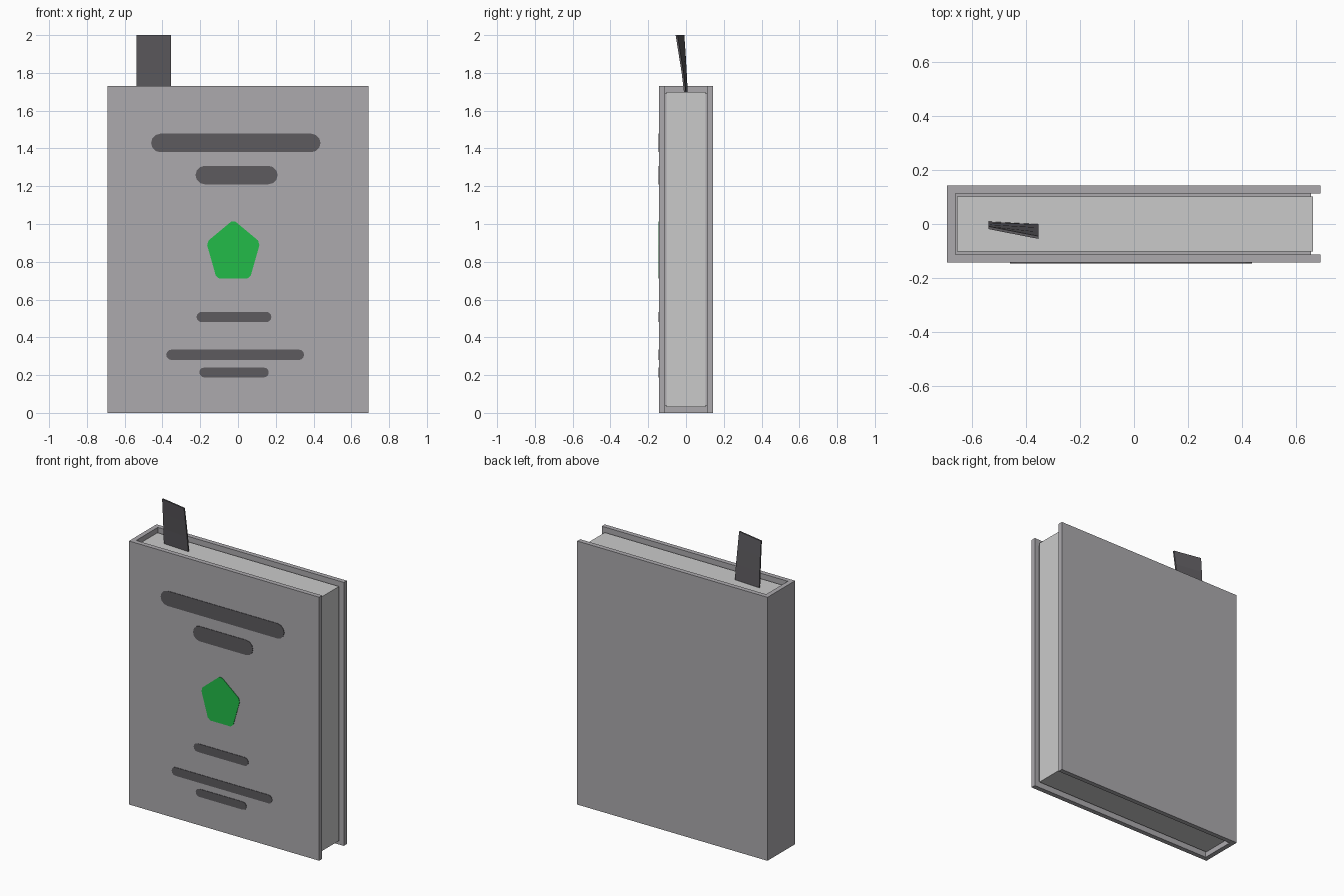
import bpy, bmesh, math
from mathutils import Vector

if "Cube" in bpy.data.objects:
    bpy.data.objects.remove(bpy.data.objects["Cube"])


def material(name, srgb):
    m = bpy.data.materials.new(name)
    m.diffuse_color = [((c / 255 + 0.055) / 1.055) ** 2.4 for c in srgb] + [1]
    m.use_nodes = True
    m.node_tree.nodes["Principled BSDF"].inputs["Base Color"].default_value = m.diffuse_color
    return m


GREY = material("cover grey", (172, 170, 174))
DARK = material("dark grey", (93, 91, 95))
GREEN = material("emblem green", (34, 187, 72))
PAPER = material("paper", (202, 202, 202))


def finish(name, bm, mat):
    bmesh.ops.recalc_face_normals(bm, faces=bm.faces)
    me = bpy.data.meshes.new(name)
    bm.to_mesh(me)
    bm.free()
    me.materials.append(mat)
    ob = bpy.data.objects.new(name, me)
    bpy.context.collection.objects.link(ob)
    return ob


def prism(name, outline, direction, mat):
    """Extrude a closed outline of 3D points along a direction."""
    bm = bmesh.new()
    face = bm.faces.new([bm.verts.new(p) for p in outline])
    geom = bmesh.ops.extrude_face_region(bm, geom=[face], use_keep_orig=True)["geom"]
    bmesh.ops.translate(bm, vec=Vector(direction),
                        verts=[g for g in geom if isinstance(g, bmesh.types.BMVert)])
    return finish(name, bm, mat)


def u_shape(name, x0, x1, y, t, z0, z1, mat):
    """U-shaped wrap, closed at the spine and open at the fore edge."""
    pts = [(x1, -y), (x0, -y), (x0, y), (x1, y),
           (x1, y - t), (x0 + t, y - t), (x0 + t, t - y), (x1, t - y)]
    return prism(name, [(px, py, z0) for px, py in pts], (0, 0, z1 - z0), mat)


# Cover, thin endpapers and page block
u_shape("cover", -0.692, 0.69, 0.143, 0.031, 0, 1.73, GREY)
u_shape("endpapers", -0.662, 0.655, 0.1125, 0.0105, 0.04, 1.69, GREY)
X0, X1, Y = -0.656, 0.662, 0.102
prism("page_block", [(X0, -Y, 0.03), (X1, -Y, 0.03), (X1, Y, 0.03), (X0, Y, 0.03)],
      (0, 0, 1.67), PAPER)

# Plates on the front cover
FRONT, PLATE = -0.1425, (0, -0.0035, 0)


def bar(name, x0, x1, z0, z1):
    r, zc = (z1 - z0) / 2, (z0 + z1) / 2
    pts = []
    for cx, start in ((x1 - r, -90), (x0 + r, 90)):
        for i in range(7):
            a = math.radians(start + i * 30)
            pts.append((cx + r * math.cos(a), FRONT, zc + r * math.sin(a)))
    prism(name, pts, PLATE, DARK)


bars = [(-0.46, 0.437, 1.38, 1.478), (-0.225, 0.21, 1.21, 1.308),
        (-0.22, 0.177, 0.48, 0.535), (-0.38, 0.35, 0.28, 0.335),
        (-0.205, 0.163, 0.188, 0.24)]
for i, b in enumerate(bars):
    bar(f"cover_bar_{i + 1}", *b)

# Pentagon emblem, slightly taller than wide with clipped corners
corners = [Vector((-0.025 + 0.15 * math.sin(i * math.tau / 5), FRONT,
                   0.85 + 0.172 * math.cos(i * math.tau / 5))) for i in range(5)]
outline = []
for i, c in enumerate(corners):
    outline += [c.lerp(corners[i - 1], 0.08), c.lerp(corners[(i + 1) % 5], 0.08)]
prism("pentagon_emblem", outline, PLATE, GREEN)

# Bookmark: a strip that leans forward and twists as it rises
# each row: height, y at the left edge, y at the right edge
rows = [(1.66, 0.004, -0.004), (1.70, 0.004, -0.006),
        (1.80, -0.001, -0.018), (1.90, -0.007, -0.034), (2.0, -0.014, -0.050)]
bm = bmesh.new()
rings = []
for z, yl, yr in rows:
    rings.append([bm.verts.new(p) for p in (
        (-0.538, yl - 0.005, z), (-0.354, yr - 0.005, z),
        (-0.354, yr + 0.005, z), (-0.538, yl + 0.005, z))])
for a, b in zip(rings, rings[1:]):
    for i in range(4):
        j = (i + 1) % 4
        bm.faces.new((a[i], a[j], b[j], b[i]))
bm.faces.new(rings[0])
bm.faces.new(rings[-1])
finish("bookmark", bm, DARK)
